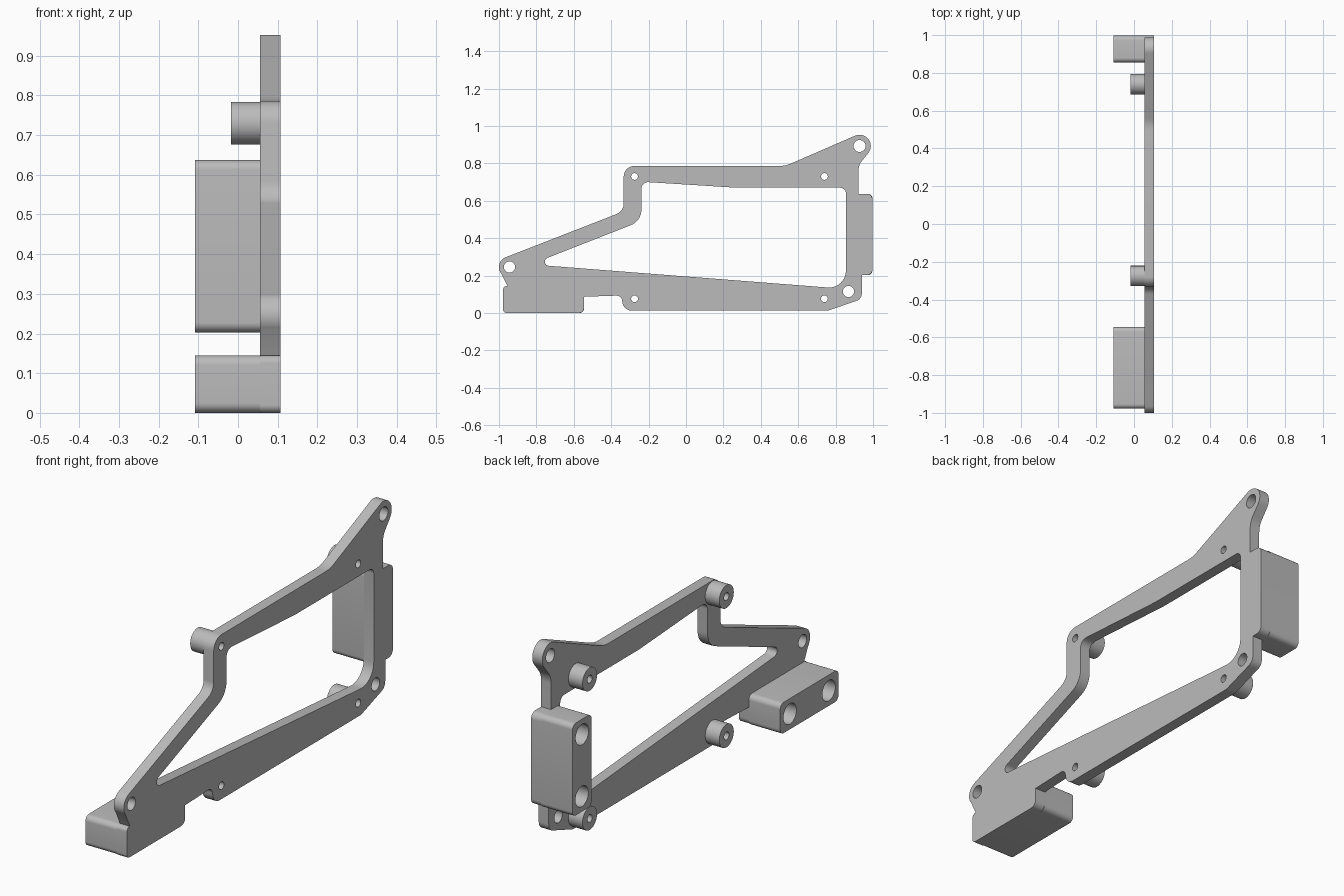
import bpy
from math import cos, sin, radians, tan, pi
from mathutils import Matrix, Vector

if "Cube" in bpy.data.objects:
    bpy.data.objects.remove(bpy.data.objects["Cube"])

grey = bpy.data.materials.new("plain grey")
GREY = (0.5, 0.5, 0.5, 1)
grey.use_nodes = True
grey.diffuse_color = GREY
grey.node_tree.nodes["Principled BSDF"].inputs["Base Color"].default_value = GREY

BACK, FACE = 0.055, 0.107          # plate thickness along x
BLOCK_END, POST_END = -0.108, -0.018


def arc(y, z, r, start, end, steps=16):
    """Points on an arc, in degrees."""
    angles = [radians(start + (end - start) * i / steps) for i in range(steps + 1)]
    return [(y + r * cos(a), z + r * sin(a)) for a in angles]


def circle(y, z, r):
    return arc(y, z, r, 0, 360, 40)[:-1]


def rounded(corners, steps=8):
    """Fillet each (y, z, radius) corner; corners without radius stay sharp."""
    out = []
    for i, c in enumerate(corners):
        p = Vector(c[:2])
        if len(c) < 3:
            out.append(tuple(p))
            continue
        a = (Vector(corners[i - 1][:2]) - p).normalized()
        b = (Vector(corners[(i + 1) % len(corners)][:2]) - p).normalized()
        half = a.angle(b) / 2
        centre = p + (a + b).normalized() * (c[2] / sin(half))
        p0, p1 = (p + d * (c[2] / tan(half)) - centre for d in (a, b))
        turn = p0.angle_signed(p1)
        for k in range(steps + 1):
            v = Matrix.Rotation(-turn * k / steps, 2) @ p0 + centre
            out.append(tuple(v))
    return out


def slab(name, loops, x0, x1):
    """Extrude an outline with holes from x0 to x1."""
    curve = bpy.data.curves.new(name, "CURVE")
    curve.dimensions, curve.fill_mode = "2D", "BOTH"
    curve.extrude = (x1 - x0) / 2
    for loop in loops:
        spline = curve.splines.new("POLY")
        spline.points.add(len(loop) - 1)
        for point, (y, z) in zip(spline.points, loop):
            point.co = (y, z, 0, 1)
        spline.use_cyclic_u = True
    obj = bpy.data.objects.new(name, curve)
    bpy.context.collection.objects.link(obj)
    # local x, y, z become world y, z, x
    obj.matrix_world = Matrix(((0, 0, 1, (x0 + x1) / 2), (1, 0, 0, 0),
                               (0, 1, 0, 0), (0, 0, 0, 1)))
    bpy.ops.object.select_all(action="DESELECT")
    obj.select_set(True)
    bpy.context.view_layer.objects.active = obj
    bpy.ops.object.convert(target="MESH")
    obj = bpy.context.object
    bpy.ops.object.mode_set(mode="EDIT")
    bpy.ops.mesh.select_all(action="SELECT")
    bpy.ops.mesh.remove_doubles(threshold=0.0001)
    bpy.ops.mesh.normals_make_consistent(inside=False)
    bpy.ops.object.mode_set(mode="OBJECT")
    bpy.ops.object.shade_smooth_by_angle(angle=radians(30))
    obj.data.materials.clear()
    obj.data.materials.append(grey)


# Frame plate: outer contour, window and bolt holes
posts = [(y, z) for y in (-0.275, 0.74) for z in (0.076, 0.73)]
outer = rounded(
    arc(-0.944, 0.246, 0.056, 220, 111)
    + [(-0.333, 0.544, 0.06), (-0.333, 0.786, 0.056), (0.53, 0.786, 0.15)]
    + arc(0.928, 0.893, 0.06, 114, -35)
    + [(0.922, 0.79, 0.09), (0.922, 0.637), (0.997, 0.637, 0.03),
       (0.997, 0.203, 0.03), (0.94, 0.203), (0.94, 0.075, 0.04),
       (0.76, 0.013, 0.06), (-0.335, 0.013, 0.05), (-0.345, 0.094, 0.03),
       (-0.545, 0.087), (-0.545, 0, 0.03), (-0.978, 0, 0.02),
       (-0.978, 0.145, 0.02), (-0.955, 0.145)])
window = rounded([
    (-0.83, 0.26, 0.022), (-0.238, 0.492, 0.09), (-0.238, 0.702, 0.035),
    (0.27, 0.67), (0.855, 0.67, 0.03), (0.855, 0.129, 0.09)])
eyes = [circle(-0.944, 0.246, 0.03), circle(0.928, 0.893, 0.032),
        circle(0.869, 0.115, 0.03)]
slab("frame_plate", [outer, window] + eyes + [circle(y, z, 0.018) for y, z in posts],
     BACK, FACE)

# Mounting blocks with two blind bores each
for name, y0, y1, z0, z1 in (("front_block", -0.978, -0.545, 0, 0.145),
                             ("rear_block", 0.855, 0.997, 0.203, 0.637)):
    outline = rounded([(y0, z0, 0.025), (y0, z1, 0.025), (y1, z1, 0.025), (y1, z0, 0.025)])
    bores = [circle(y, z, 0.048) for y, z in ((y0 + 0.072, z0 + 0.072),
                                              (y1 - 0.072, z1 - 0.072))]
    slab(name, [outline] + bores, BLOCK_END, BACK)

# Hollow standoffs
for i, (y, z) in enumerate(posts):
    slab(f"standoff_{i + 1}", [circle(y, z, 0.054), circle(y, z, 0.018)], POST_END, BACK)
